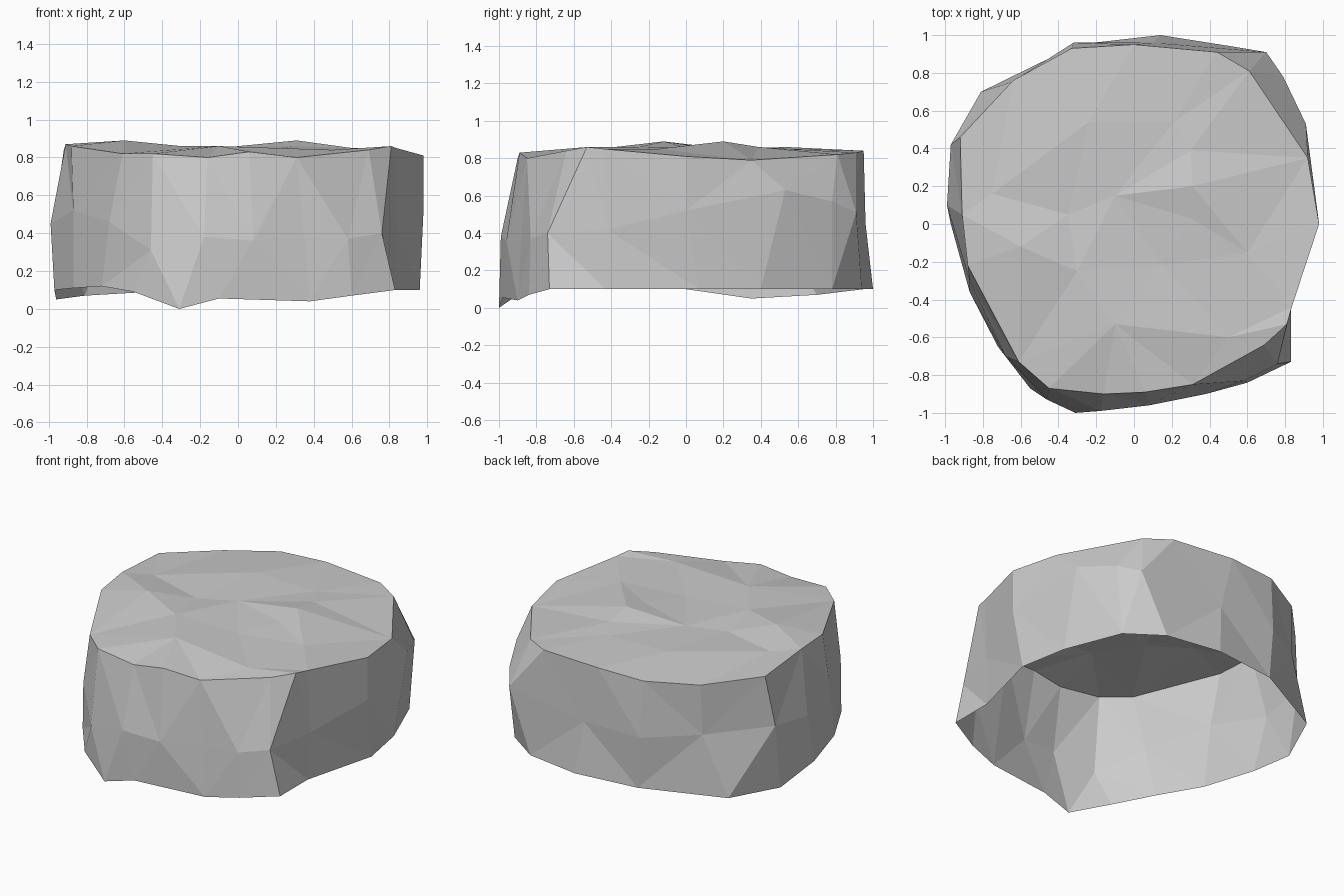
import bpy, bmesh
from mathutils import Vector
from mathutils.geometry import delaunay_2d_cdt

# Rock wall cross-sections, counter-clockwise from the right side
bottom_rim = [(.96, .07, .10), (.90, .40, .10), (.75, .78, .10), (.52, .94, .10), (.14, 1, .10),
              (-.30, .95, .10), (-.81, .70, .07), (-.96, .35, .05), (-.97, 0, .10), (-.87, -.36, .11),
              (-.72, -.65, .12), (-.55, -.87, .09), (-.31, -1, 0), (-.10, -.98, .055),
              (.38, -.90, .04), (.60, -.84, .07), (.83, -.73, .10), (.83, -.43, .10)]
middle = [(.98, 0, .52), (.91, .53, .63), (.79, .78, .57), (.70, .91, .51), (.10, .96, .45),
          (-.32, .96, .45), (-.65, .75, .48), (-.97, .42, .50), (-.99, .10, .45), (-.87, -.30, .52),
          (-.68, -.70, .46), (-.46, -.93, .31), (-.18, -.99, .38), (.08, -.96, .36),
          (.35, -.88, .38), (.58, -.83, .37), (.76, -.74, .40), (.84, -.42, .42)]
top_rim = [(.98, 0, .81), (.92, .35, .79), (.61, .81, .82), (.44, .91, .83), (0, .95, .84),
           (-.33, .93, .83), (-.64, .76, .82), (-.92, .46, .84), (-.91, .05, .87), (-.88, -.22, .86),
           (-.61, -.73, .82), (-.45, -.87, .82), (-.16, -.90, .80), (.06, -.89, .83),
           (.31, -.85, .80), (.69, -.64, .84), (.81, -.53, .86), (.835, -.44, .85)]
# Bumps and hollows scattered over the top
top_bumps = [(.30, .39, .86), (.31, .20, .89), (.30, .03, .86), (-.60, -.12, .89), (-.10, -.53, .86),
             (.50, -.60, .84), (-.24, .54, .86), (.21, .54, .85), (-.75, .16, .85), (-.10, .15, .85),
             (-.30, -.25, .86), (.15, -.22, .84), (.60, -.15, .85), (-.35, .05, .84)]

bm = bmesh.new()


def add_ring(points):
    return [bm.verts.new(p) for p in points]


def bridge(low, high):
    n = len(low)
    for i in range(n):
        j = (i + 1) % n
        bm.faces.new((low[i], low[j], high[j], high[i]))


# Walls with an open underside
low, mid, top = [add_ring(r) for r in (bottom_rim, middle, top_rim)]
bridge(low, mid)
bridge(mid, top)
bmesh.ops.triangulate(bm, faces=bm.faces[:], quad_method='SHORT_EDGE')

# Uneven top spanning the rim through the bumps
n = len(top)
verts = top + add_ring(top_bumps)
flat = [Vector((v.co.x, v.co.y)) for v in verts]
rim_edges = [(i, (i + 1) % n) for i in range(n)]
result = delaunay_2d_cdt(flat, rim_edges, [], 1, 1e-5)
source = result[3]
for face in result[2]:
    bm.faces.new([verts[source[i][0]] for i in face])
bmesh.ops.recalc_face_normals(bm, faces=bm.faces[:])

mesh = bpy.data.meshes.new("rock")
bm.to_mesh(mesh)
bm.free()
rock = bpy.data.objects.new("rock", mesh)
bpy.context.collection.objects.link(rock)
